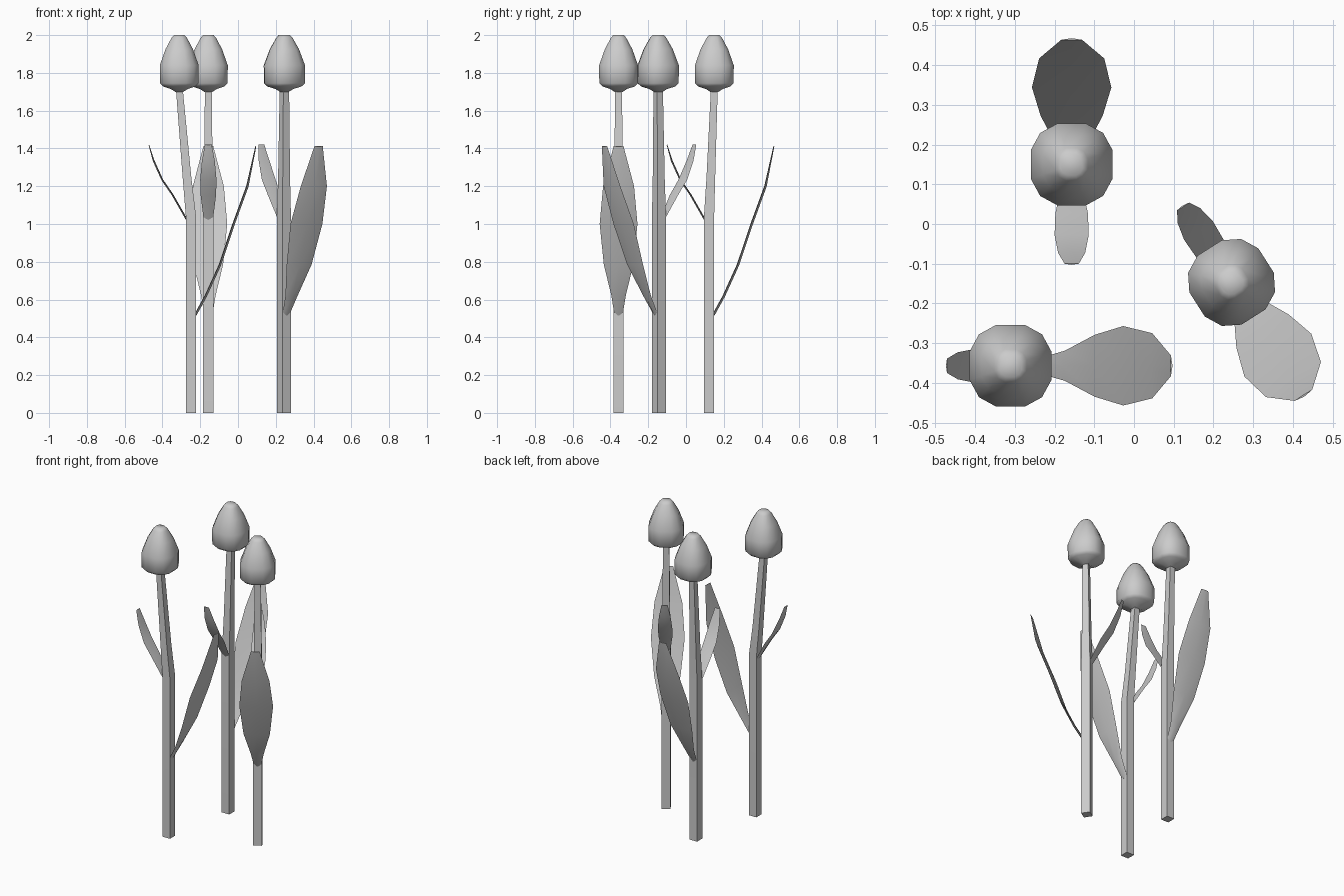
import bpy, bmesh
from math import radians
from mathutils import Matrix, Vector

if "Cube" in bpy.data.objects:
    bpy.data.objects.remove(bpy.data.objects["Cube"])


def loft(name, rings, base, angle, smooth=50):
    """Skin a closed tube through matching rings, then place it on its plant."""
    bm = bmesh.new()
    loops = [[bm.verts.new(p) for p in ring] for ring in rings]
    n = len(loops[0])
    for a, b in zip(loops, loops[1:]):
        for i in range(n):
            j = (i + 1) % n
            bm.faces.new((a[i], a[j], b[j], b[i]))
    bm.faces.new(loops[0][::-1])
    bm.faces.new(loops[-1])
    bmesh.ops.recalc_face_normals(bm, faces=bm.faces)
    me = bpy.data.meshes.new(name)
    bm.to_mesh(me)
    bm.free()
    ob = bpy.data.objects.new(name, me)
    bpy.context.collection.objects.link(ob)
    ob.matrix_world = (Matrix.Translation((base[0], base[1], 0))
                       @ Matrix.Rotation(radians(angle), 4, 'Z'))
    bpy.ops.object.select_all(action='DESELECT')
    ob.select_set(True)
    bpy.context.view_layer.objects.active = ob
    bpy.ops.object.shade_smooth_by_angle(angle=radians(smooth))
    return ob


# Rounded-square outline of the flower, 12 sides
corner = [(1, -.35), (1, .35), (.77, .77)]
OUTLINE = []
for k in range(4):
    for x, y in corner:
        for _ in range(k):
            x, y = -y, x
        OUTLINE.append((x, y))

# Flower profile: height, radius
BLOOM = [(1.70, .022), (1.715, .045), (1.728, .085), (1.745, .102),
         (1.84, .103), (1.925, .073), (1.985, .041), (2.0, .028)]

# Leaf stations: distance from the stem axis, height, half width
BIG_LEAF = [(.02, .52, .022), (.075, .62, .038), (.15, .785, .078),
            (.222, 1.0, .1), (.295, 1.2, .082), (.342, 1.412, .026)]
SMALL_LEAF = [(-.018, 1.02, .024), (-.095, 1.155, .041), (-.15, 1.235, .043),
              (-.195, 1.335, .034), (-.222, 1.42, .018)]


def leaf_rings(stations, thick):
    rings = []
    for i, (x, z, w) in enumerate(stations):
        a, b = stations[max(i - 1, 0)], stations[min(i + 1, len(stations) - 1)]
        t = Vector((b[0] - a[0], 0, b[1] - a[1])).normalized()
        side = 1 if x > 0 else -1
        nrm = Vector((t.z, 0, -t.x)) * side          # away from the stem
        h = thick * (.4 if i == len(stations) - 1 else 1)
        c = Vector((x, 0, z))
        y = Vector((0, w, 0))
        rings.append([c - y, c + nrm * h, c + y, c - nrm * h * .3])
    return rings


def tulip(base, angle, lean):
    # Square stem that leans and narrows in its upper part
    stem = [[(lean * f + sx * r, sy * r, z)
             for sx, sy in ((1, -1), (1, 1), (-1, 1), (-1, -1))]
            for z, r, f in ((0, .027, 0), (1.04, .027, 0),
                            (1.24, .023, .33), (1.72, .018, 1))]
    loft("stem", stem, base, angle, 40)
    # Closed flower
    bloom = [[(lean + x * r, y * r, z) for x, y in OUTLINE] for z, r in BLOOM]
    loft("flower", bloom, base, angle, 50)
    # Two opposite leaves
    loft("large_leaf", leaf_rings(BIG_LEAF, .010), base, angle)
    loft("small_leaf", leaf_rings(SMALL_LEAF, .007), base, angle)


# Three plants: base position, rotation, lean towards the large leaf
for base, angle, lean in (((-.249, -.357), 0, -.062),
                          ((-.157, .122), 90, .028),
                          ((.243, -.143), -57.5, .005)):
    tulip(base, angle, lean)
